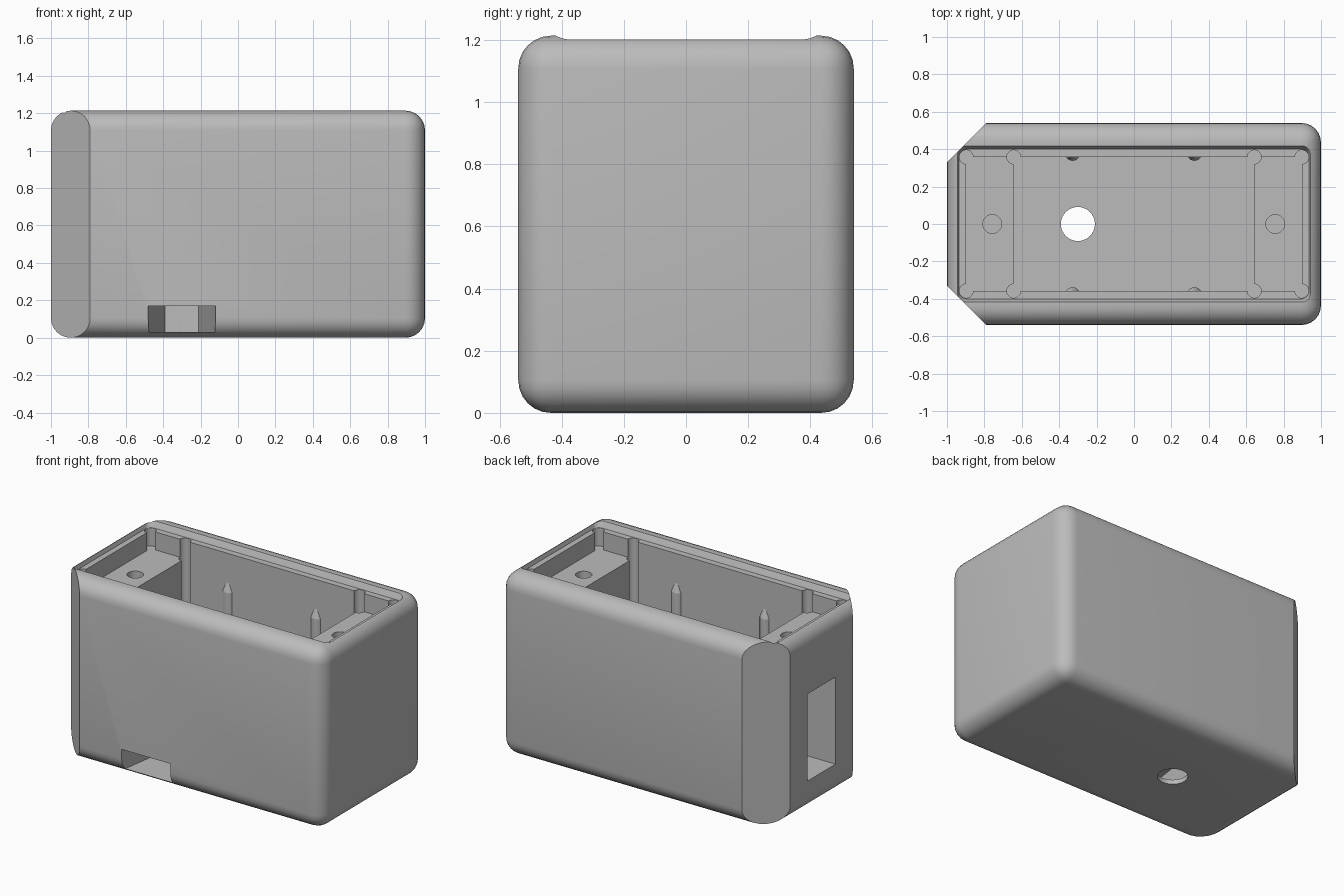
import bpy, bmesh, math
from mathutils import Vector

if "Cube" in bpy.data.objects:
    bpy.data.objects.remove(bpy.data.objects["Cube"], do_unlink=True)

grey = bpy.data.materials.new("matte_grey")
grey.use_nodes = True
grey.diffuse_color = (0.5, 0.5, 0.5, 1)
grey.node_tree.nodes["Principled BSDF"].inputs["Base Color"].default_value = (0.5, 0.5, 0.5, 1)

LENGTH, DEPTH, HEIGHT, RADIUS = 2.0, 1.08, 1.214, 0.105
FLOOR, SHELF, LEDGE = 0.2, 1.055, 1.175


def to_object(name, bm):
    bmesh.ops.recalc_face_normals(bm, faces=bm.faces)
    mesh = bpy.data.meshes.new(name)
    bm.to_mesh(mesh)
    bm.free()
    mesh.materials.append(grey)
    obj = bpy.data.objects.new(name, mesh)
    bpy.context.collection.objects.link(obj)
    return obj


def circle(x, y, r, n=32):
    return [(x + r * math.cos(math.tau * i / n), y + r * math.sin(math.tau * i / n)) for i in range(n)]


def rect(x0, x1, y0, y1):
    return [(x0, y0), (x1, y0), (x1, y1), (x0, y1)]


def rounded_rect(hx, hy, r, n=6):
    pts = []
    for k, (sx, sy) in enumerate([(1, 1), (-1, 1), (-1, -1), (1, -1)]):
        for i in range(n + 1):
            a = math.pi / 2 * (k + i / n)
            pts.append((sx * (hx - r) + r * math.cos(a), sy * (hy - r) + r * math.sin(a)))
    return pts


def prism(name, bottom, z0, z1, top=None):
    bm = bmesh.new()
    low = [bm.verts.new((x, y, z0)) for x, y in bottom]
    high = [bm.verts.new((x, y, z1)) for x, y in (top or bottom)]
    bm.faces.new(low[::-1])
    bm.faces.new(high)
    for i in range(len(low)):
        j = (i + 1) % len(low)
        bm.faces.new((low[i], low[j], high[j], high[i]))
    return to_object(name, bm)


def smooth(obj, angle):
    bpy.ops.object.select_all(action="DESELECT")
    obj.select_set(True)
    bpy.context.view_layer.objects.active = obj
    bpy.ops.object.shade_smooth_by_angle(angle=math.radians(angle))


def cut(body, cutter):
    cutter.hide_render = True
    mod = body.modifiers.new("cut", "BOOLEAN")
    mod.operation = "DIFFERENCE"
    mod.solver = "EXACT"
    mod.object = cutter
    bpy.ops.object.select_all(action="DESELECT")
    bpy.context.view_layer.objects.active = body
    body.select_set(True)
    bpy.ops.object.modifier_apply(modifier=mod.name)
    bpy.data.objects.remove(cutter, do_unlink=True)


# Rounded outer block with two chamfered vertical corners
bm = bmesh.new()
bmesh.ops.create_cube(bm, size=1)
for v in bm.verts:
    v.co = Vector((v.co.x * LENGTH, v.co.y * DEPTH, (v.co.z + 0.5) * HEIGHT))
bmesh.ops.bevel(bm, geom=bm.edges[:], offset=RADIUS, segments=6, profile=0.5, affect="EDGES")
for side in (-1, 1):
    res = bmesh.ops.bisect_plane(bm, geom=bm.verts[:] + bm.edges[:] + bm.faces[:], dist=1e-5,
                                 plane_co=(-1, side * 0.33, 0), plane_no=(-1, side, 0), clear_outer=True)
    rim = [e for e in res["geom_cut"] if isinstance(e, bmesh.types.BMEdge)]
    bmesh.ops.contextual_create(bm, geom=rim)
body = to_object("enclosure_body", bm)

# Tapered lid recess
cut(body, prism("lid_recess", rounded_rect(0.935, 0.4, 0.04), LEDGE, 1.235, rounded_rect(0.954, 0.428, 0.05)))

# Shallow pocket over the end shelves, deep pocket between them, each with relieved corners
for name, hx, base in (("shelf_pocket", 0.897, SHELF), ("deep_pocket", 0.643, FLOOR)):
    cut(body, prism(name, rect(-hx, hx, -0.358, 0.358), base, 1.19))
    for sx in (-1, 1):
        for sy in (-1, 1):
            cut(body, prism("corner_relief", circle(sx * hx, sy * 0.358, 0.037), base, 1.185))

# Screw holes in the shelves
for x in (-0.758, 0.755):
    cut(body, prism("screw_hole", circle(x, 0, 0.05), 0.85, 1.1))

# Window in the right end
cut(body, prism("end_window", rect(-1.1, -0.6, -0.147, 0.147), 0.205, 0.785))

# Flared cable slot in the front, meeting a hole through the floor
t = 0.09 / 0.63
flare = [(-0.39, 0.09), (-0.48 - t * 0.06, -0.6), (-0.12 + t * 0.06, -0.6), (-0.21, 0.09)]
cut(body, prism("cable_slot", flare, 0.03, 0.17))
cut(body, prism("floor_hole", circle(-0.3, 0, 0.091, 40), -0.1, 0.3))
smooth(body, 28)

# Pointed posts along the inner walls
for x in (-0.328, 0.323):
    for name, sy in (("front_wall_post", -1), ("back_wall_post", 1)):
        shaft = circle(x, sy * 0.378, 0.04, 24)
        tip = circle(x, sy * 0.378, 0.018, 24)
        smooth(prism(name, shaft, FLOOR - 0.01, 0.92), 30)
        smooth(prism(name + "_tip", shaft, 0.92, 0.985, tip), 30)
